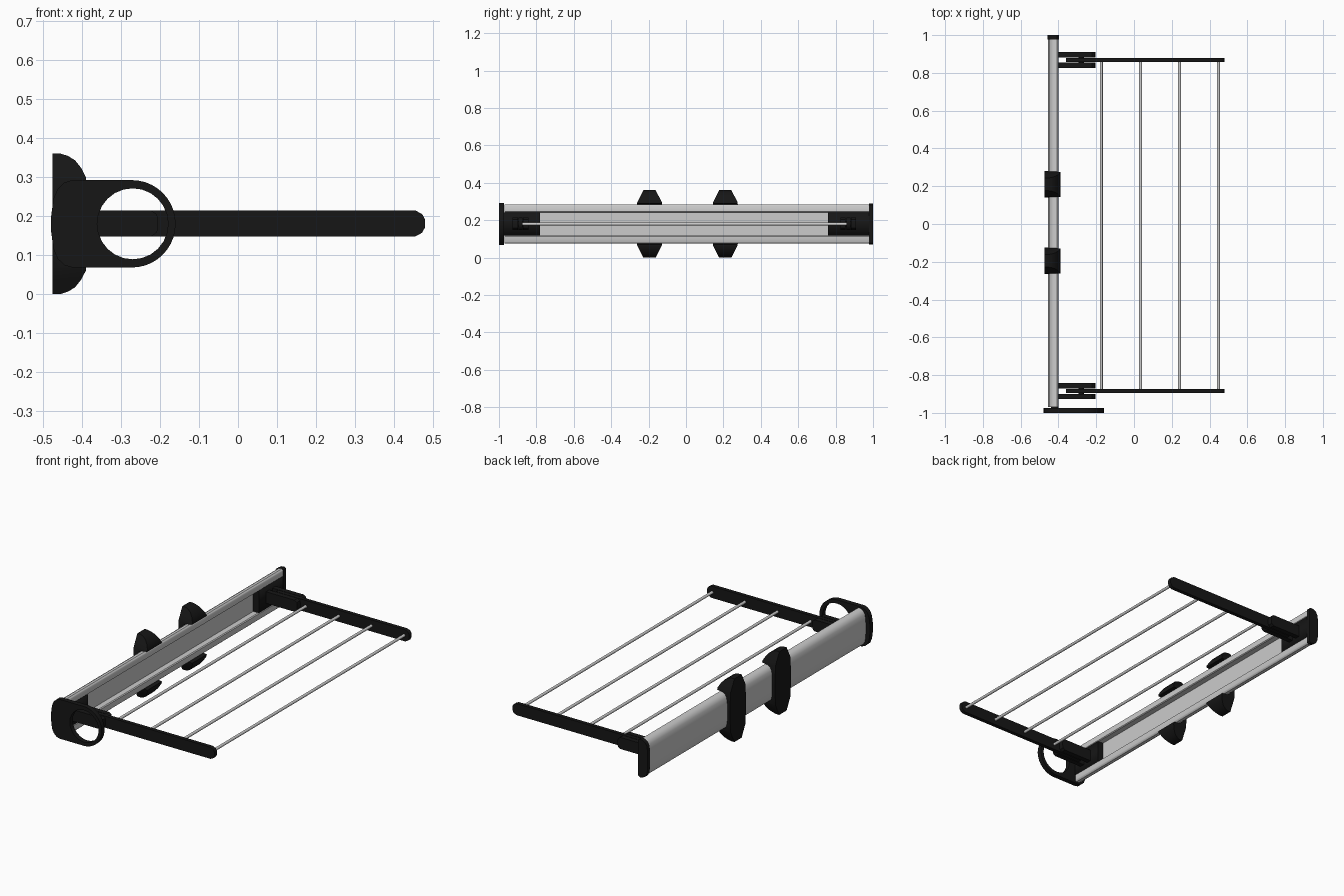
import bpy, math

if "Cube" in bpy.data.objects:
    bpy.data.objects.remove(bpy.data.objects["Cube"])

black = bpy.data.materials.new("black_plastic")
black.diffuse_color = (0.008, 0.008, 0.008, 1)
black.use_nodes = True
black.node_tree.nodes["Principled BSDF"].inputs["Base Color"].default_value = black.diffuse_color
ZC = 0.18  # mid height of the whole rack


def arc(cx, cz, r, a0, a1, n):
    return [(cx + r * math.cos(math.radians(a0 + (a1 - a0) * i / n)),
             cz + r * math.sin(math.radians(a0 + (a1 - a0) * i / n))) for i in range(n + 1)]


def mirror_z(half):
    """Close a profile from its upper half, given as (x, height above ZC)."""
    return [(x, ZC + h) for x, h in half] + [(x, ZC - h) for x, h in reversed(half)]


def extrude(name, loops, y0, y1, mat=black, smooth=True):
    """Extrude xz outlines (first outer, others holes) from y0 to y1."""
    cu = bpy.data.curves.new(name, 'CURVE')
    cu.dimensions = '2D'
    cu.fill_mode = 'BOTH'
    cu.extrude = (y1 - y0) / 2
    for pts in loops:
        sp = cu.splines.new('POLY')
        sp.points.add(len(pts) - 1)
        for p, (x, z) in zip(sp.points, pts):
            p.co = (x, z, 0, 1)
        sp.use_cyclic_u = True
    ob = bpy.data.objects.new(name, cu)
    bpy.context.collection.objects.link(ob)
    ob.rotation_euler = (math.pi / 2, 0, 0)
    ob.location.y = (y0 + y1) / 2
    bpy.ops.object.select_all(action='DESELECT')
    ob.select_set(True)
    bpy.context.view_layer.objects.active = ob
    bpy.ops.object.convert(target='MESH')
    ob = bpy.context.object
    bpy.ops.object.transform_apply(location=True, rotation=True, scale=True)
    if mat:
        ob.data.materials.append(mat)
    if smooth:
        bpy.ops.object.shade_smooth_by_angle(angle=math.radians(35))
    return ob


# Wall rail: bowed back, channel open towards the rack
back = [(-0.402, 0.100), (-0.408, 0.105), (-0.425, 0.103), (-0.440, 0.094),
        (-0.449, 0.078), (-0.454, 0.050), (-0.455, 0.020)]
channel = [(-0.436, 0.062), (-0.405, 0.062), (-0.400, 0.066), (-0.400, 0.096)]
extrude("wall_rail", [mirror_z(channel + back)], -0.97, 0.98, None)

# Rear end cap follows the outside of the rail
cap = [(-0.398, 0.102), (-0.408, 0.109), (-0.428, 0.106), (-0.444, 0.096),
       (-0.453, 0.079), (-0.458, 0.050), (-0.458, 0.020)]
extrude("rear_end_cap", [mirror_z(cap)], 0.978, 1.0)

# Front end cap with hanging ring
outer = arc(-0.272, ZC, 0.112, -90, 90, 20) + [
    (-0.425, 0.292), (-0.445, 0.286), (-0.462, 0.270), (-0.473, 0.245), (-0.479, 0.200),
    (-0.479, 0.160), (-0.473, 0.115), (-0.462, 0.090), (-0.445, 0.074), (-0.425, 0.068)]
hole = arc(-0.270, ZC, 0.091, 0, 345, 23)
extrude("front_ring_cap", [outer, hole], -1.0, -0.973)

# Wall clips hooked over the rail, narrowing to top and bottom
hook = [(-0.457, 0.050), (-0.451, 0.080), (-0.441, 0.096), (-0.425, 0.105),
        (-0.405, 0.107), (-0.390, 0.110), (-0.390, 0.120), (-0.402, 0.143),
        (-0.418, 0.163), (-0.436, 0.174), (-0.455, 0.180), (-0.475, 0.180),
        (-0.475, 0.150), (-0.475, 0.115), (-0.475, 0.060)]
inner, rear = hook[:11], hook[11:]
loop = ([(x, ZC + h) for x, h in inner + rear]
        + [(x, ZC - h) for x, h in reversed(inner + rear)])
for name, y in (("front_wall_clip", -0.195), ("rear_wall_clip", 0.21)):
    clip = extrude(name, [loop], y - 0.075, y + 0.075)
    for v in clip.data.vertices:
        d = abs(v.co.z - ZC)
        k = 1 - 0.12 * min(d / 0.115, 1) - 0.44 * max(0, (d - 0.115) / 0.065)
        v.co.y = y + (v.co.y - y) * k

# Side arms, each pivoting in a two-pronged fork on a channel block
ARMS = (("front", -0.885, -0.98, -0.78), ("rear", 0.868, 0.76, 0.98))
arm = [(-0.36, 0.148), (0.455, 0.148), (0.472, 0.157), (0.479, 0.170),
       (0.479, 0.192), (0.472, 0.205), (0.455, 0.214), (-0.36, 0.214)]
prong = [(-0.437, 0.148), (-0.222, 0.148), (-0.208, 0.158), (-0.205, 0.170),
         (-0.205, 0.192), (-0.208, 0.204), (-0.222, 0.214), (-0.437, 0.214)]
block = [(-0.440, 0.118), (-0.401, 0.118), (-0.401, 0.242), (-0.440, 0.242)]
for side, y, b0, b1 in ARMS:
    extrude(side + "_arm", [arm], y - 0.011, y + 0.011)
    extrude(side + "_channel_block", [block], b0, b1, smooth=False)
    for tag, s in (("inner", -1), ("outer", 1)):
        c = y + s * 0.028
        extrude(f"{side}_{tag}_fork_prong", [prong], c - 0.014, c + 0.014)
    # Pivot pin through the fork
    extrude(side + "_pivot_pin", [arc(-0.28, ZC, 0.014, 0, 330, 11)], y - 0.04, y + 0.04)

# Drying rods between the arms
for i, x in enumerate((-0.173, 0.035, 0.241, 0.447)):
    extrude(f"drying_rod_{i + 1}", [arc(x, ZC, 0.008, 0, 330, 11)], -0.885, 0.868, None)
